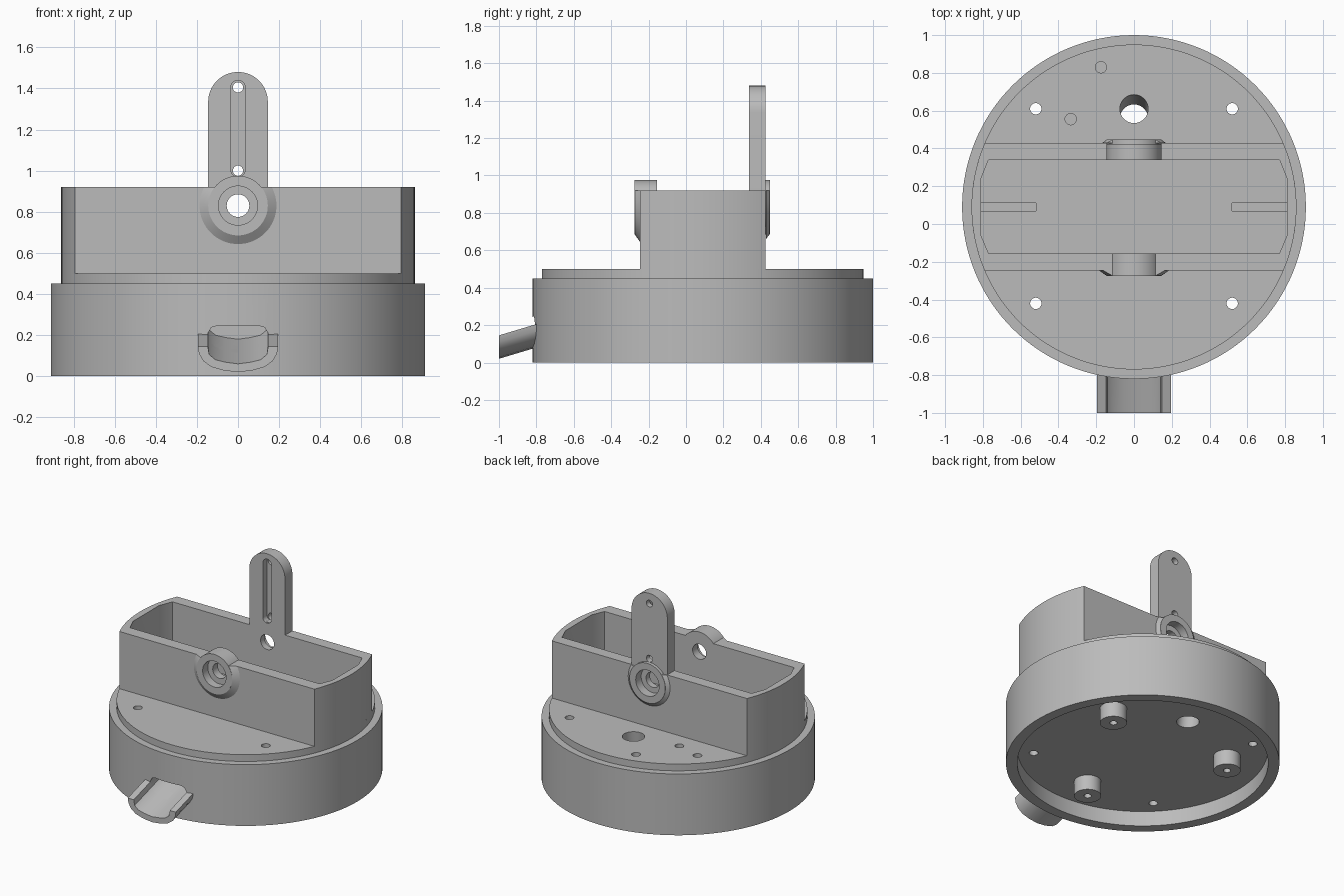
import bpy, bmesh
from math import sin, cos, pi, asin

if "Cube" in bpy.data.objects:
    bpy.data.objects.remove(bpy.data.objects["Cube"])

grey = bpy.data.materials.new("light_grey")
grey.use_nodes = True
grey.diffuse_color = (0.5, 0.5, 0.5, 1)
grey.node_tree.nodes["Principled BSDF"].inputs["Base Color"].default_value = (0.5, 0.5, 0.5, 1)

CY = 0.09        # centre of the round base in y
BORE_Z = 0.83    # height of the pivot bore


def arc(r, u, v, a, b, n):
    return [(u + r * cos(a + (b - a) * i / n), v + r * sin(a + (b - a) * i / n)) for i in range(n + 1)]


def circle(r, u=0, v=0, n=48):
    return arc(r, u, v, 0, 2 * pi, n)[:-1]


def rect(u0, u1, v0, v1):
    return [(u0, v0), (u1, v0), (u1, v1), (u0, v1)]


def mirrored(half):
    """Close a right-hand half outline by mirroring it across the middle."""
    return half + [(-u, v) for u, v in reversed(half) if u > 0]


def loft(name, axis, t0, pts0, t1, pts1=None, shift=0):
    """Solid between two outlines along y or z; shift slides the far end in v."""
    bm = bmesh.new()
    rings = []
    for t, pts, s in ((t0, pts0, 0), (t1, pts1 or pts0, shift)):
        rings.append([bm.verts.new((u, v + s, t) if axis == "z" else (u, t, v + s)) for u, v in pts])
    n = len(pts0)
    bm.faces.new(rings[0])
    bm.faces.new(rings[1])
    for i in range(n):
        j = (i + 1) % n
        bm.faces.new((rings[0][i], rings[0][j], rings[1][j], rings[1][i]))
    bmesh.ops.recalc_face_normals(bm, faces=bm.faces)
    mesh = bpy.data.meshes.new(name)
    bm.to_mesh(mesh)
    bm.free()
    mesh.materials.append(grey)
    ob = bpy.data.objects.new(name, mesh)
    bpy.context.collection.objects.link(ob)
    return ob


def carve(ob, cutters):
    """Subtract every cutter and bake the result into the mesh."""
    for c in cutters:
        m = ob.modifiers.new("cut", "BOOLEAN")
        m.operation, m.solver, m.object = "DIFFERENCE", "EXACT", c
    bpy.context.view_layer.update()
    mesh = bpy.data.meshes.new_from_object(ob.evaluated_get(bpy.context.evaluated_depsgraph_get()))
    ob.modifiers.clear()
    ob.data = mesh


cutters = []


def cutter(*args, **kw):
    c = loft("cutter", *args, **kw)
    c.hide_render = True
    cutters.append(c)
    return c


parts = []

# Round base with a stepped top and a shallow recess underneath
base = loft("base", "z", 0, circle(0.91, 0, CY, 128), 0.45)
step = loft("base_step", "z", 0.45, circle(0.86, 0, CY, 128), 0.5)
recess = cutter("z", -0.1, circle(0.835, 0, CY, 128), 0.11)
holes = [cutter("z", 0.05, circle(0.03, x, y, 24), 0.6) for x in (-0.52, 0.52) for y in (-0.42, 0.61)]
holes += [cutter("z", 0.3, circle(0.03, x, y, 24), 0.6) for x, y in ((-0.175, 0.83), (-0.335, 0.555))]
holes.append(cutter("z", 0.05, circle(0.075, 0, 0.55), 0.55, shift=0.066))
holes += [cutter("z", 0.42, rect(x, x + 0.29, 0.07, 0.11), 0.6) for x in (-0.81, 0.52)]

# Sloping spout at the front and the channel behind it
outer = [(0, 0.02), (0.07, 0.028), (0.13, 0.045), (0.17, 0.075), (0.19, 0.11), (0.195, 0.145)]
inner = [(0, 0.06), (0.06, 0.068), (0.11, 0.08), (0.14, 0.105), (0.147, 0.145)]
trough = mirrored(outer + [(0.147, 0.145)] + inner[:-1][::-1])
half = outer + inner[::-1]
spout = loft("spout", "y", -1, half + [(-u, v) for u, v in inner[1:]]
             + [(-u, v) for u, v in outer[:0:-1]], -0.79, shift=0.063)
roof = [(0.147, 0.15), (0.13, 0.18), (0.1, 0.19), (0, 0.19)]
channel = cutter("y", -1, mirrored(inner + roof), -0.6, shift=0.12)
carve(base, [recess, channel] + holes)
carve(step, holes)
parts += [base, step, spout]

# Three standoffs under the plate
for k in range(3):
    a = pi / 6 + k * 2 * pi / 3
    x, y = 0.57 * cos(a), CY + 0.57 * sin(a)
    post = loft("standoff", "z", 0, circle(0.09, x, y), 0.13)
    carve(post, [cutter("z", -0.05, circle(0.025, x, y, 24), 0.08)])
    parts.append(post)

# Long open box whose ends follow the base circle
t = asin(0.335 / 0.86)
box = loft("holder_box", "z", 0.5, arc(0.86, 0, CY, -t, t, 16) + arc(0.86, 0, CY, pi - t, pi + t, 16), 0.92)
corner = [(0.77, -0.155), (0.81, -0.06), (0.81, 0.24), (0.77, 0.34)]
pocket = cutter("z", 0.4, mirrored(corner), 1.2)

# Pivot bore with a counterbore at each outer face
bores = [cutter("y", -0.5, circle(0.055, 0, BORE_Z), 0.7),
         cutter("y", -0.5, circle(0.095, 0, BORE_Z), -0.215),
         cutter("y", 0.385, circle(0.095, 0, BORE_Z), 0.7)]
carve(box, [pocket] + bores)

# Upright tab with a slotted front and two screw holes
tab = loft("mount_tab", "y", 0.338, [(-0.145, 0.92), (0.145, 0.92)] + arc(0.145, 0, 1.335, 0, pi, 32), 0.424)
slot = cutter("y", 0.2, arc(0.035, 0, 1.405, 0, pi, 16) + arc(0.035, 0, 1.005, pi, 2 * pi, 16), 0.385)
screws = [cutter("y", 0.2, circle(0.025, 0, z, 24), 0.6) for z in (1.0, 1.405)]
parts += [box, tab]

# Round bosses around the bore, flared into the walls below the rim
above = cutter("z", 0.92, rect(-0.5, 0.5, -0.5, 0.7), 1.2)
for side, inside, wall, face, flare_r in (("front", -0.155, -0.243, -0.275, 0.19),
                                          ("back", 0.345, 0.428, 0.448, 0.17)):
    boss = loft(side + "_boss", "y", inside, circle(0.145, 0, BORE_Z, 64), face)
    carve(boss, bores)
    flare = loft(side + "_boss_flare", "y", wall, circle(flare_r, 0, BORE_Z, 64),
                 face * 0.996, circle(0.145, 0, BORE_Z, 64))
    carve(flare, bores + [above])
    parts += [boss, flare]
carve(tab, [slot] + screws + bores)

# Remove the helpers and shade the round faces smoothly
for c in cutters:
    bpy.data.objects.remove(c)
bpy.ops.object.select_all(action="DESELECT")
for ob in parts:
    ob.select_set(True)
bpy.context.view_layer.objects.active = base
bpy.ops.object.shade_smooth_by_angle(angle=0.5)
